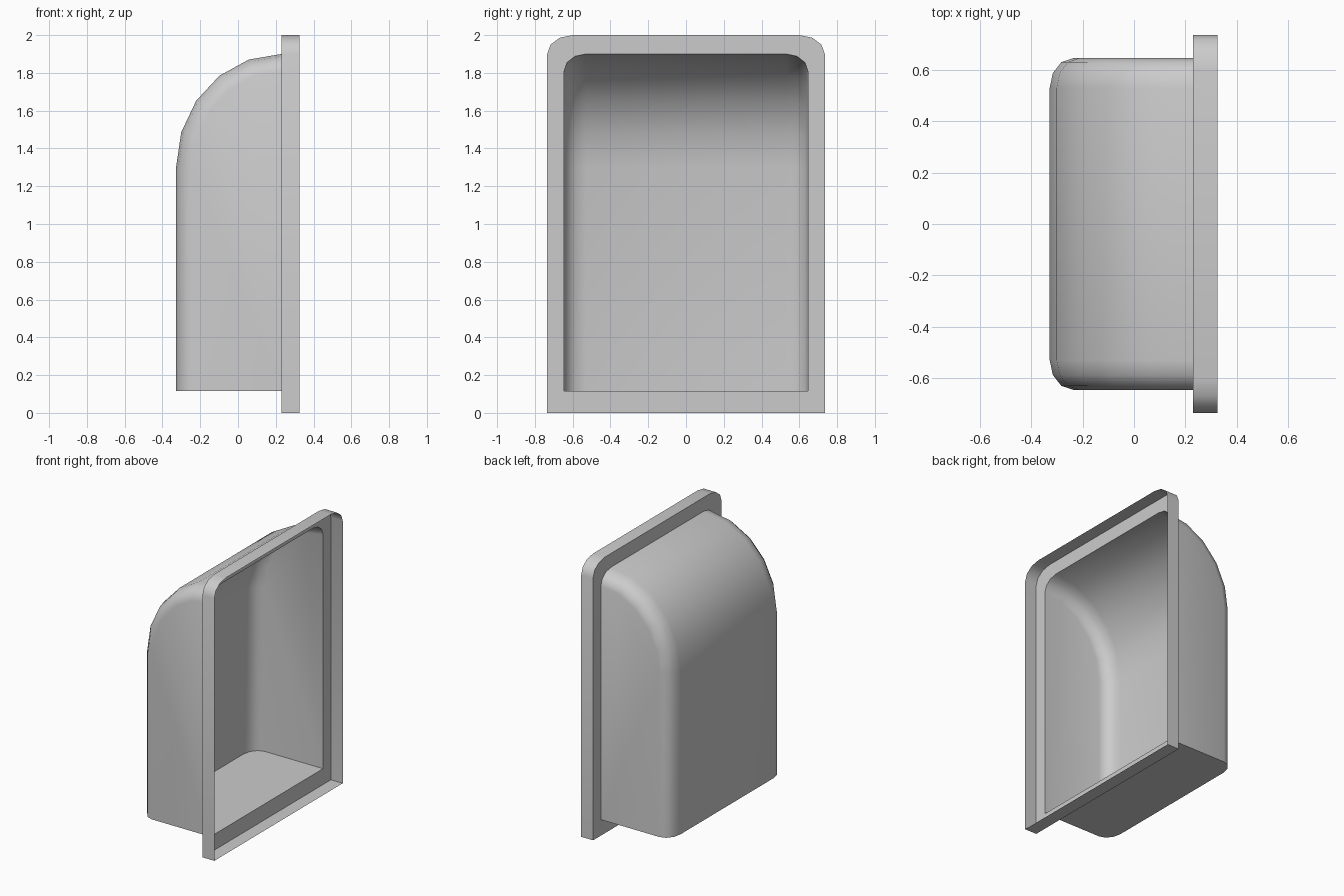
import bpy
import bmesh
from math import sin, cos, radians
from mathutils import Vector

if "Cube" in bpy.data.objects:
    bpy.data.objects.remove(bpy.data.objects["Cube"])

BACK, FLANGE, FRONT = -0.328, 0.23, 0.325   # depths along x
FLOOR, SPRING, CROWN = 0.115, 1.3, 1.9      # niche heights
INSIDE = Vector((0.3, 0, 0.8))              # point every visible face looks toward

grey = bpy.data.materials.new("plain grey")
grey.use_nodes = True
grey.diffuse_color = (0.6, 0.6, 0.6, 1)
grey.node_tree.nodes["Principled BSDF"].inputs["Base Color"].default_value = (0.6, 0.6, 0.6, 1)


def corner(half_width, ry, rz):
    """Half of a rounded edge: (y, drop) from the side to the flat middle."""
    return [(half_width - ry * (1 - cos(radians(a))), rz * (1 - sin(radians(a))))
            for a in (0, 30, 60, 90)]


def both_sides(half):
    return half + [(-y, d) for y, d in reversed(half)]


def loft(bm, rows):
    """Join neighbouring rows of points with quads."""
    grid = [[bm.verts.new(p) for p in row] for row in rows]
    for a, b in zip(grid, grid[1:]):
        for i in range(len(a) - 1):
            bm.faces.new((a[i], a[i + 1], b[i + 1], b[i]))


def finish(bm, name):
    bmesh.ops.remove_doubles(bm, verts=bm.verts, dist=0.0001)
    bm.normal_update()
    for f in bm.faces:
        if f.normal.dot(INSIDE - f.calc_center_median()) < 0:
            f.normal_flip()
    mesh = bpy.data.meshes.new(name)
    bm.to_mesh(mesh)
    bm.free()
    mesh.materials.append(grey)
    ob = bpy.data.objects.new(name, mesh)
    bpy.context.collection.objects.link(ob)
    bpy.ops.object.select_all(action='DESELECT')
    ob.select_set(True)
    bpy.context.view_layer.objects.active = ob
    bpy.ops.object.shade_smooth_by_angle(angle=radians(40))


def niche_profile(y, drop):
    """Back wall curving up into the crown, shrunk by drop."""
    rx, rz = FLANGE - BACK - drop, CROWN - SPRING - drop
    arc = [(FLANGE - rx * cos(radians(a)), y, SPRING + rz * sin(radians(a)))
           for a in range(0, 91, 18)]
    return [(arc[0][0], y, FLOOR)] + arc


def arch(x, section, top, bottom):
    """Outline of a round-cornered opening at depth x."""
    pts = [(x, y, top - d) for y, d in section]
    return [(x, pts[0][1], bottom)] + pts + [(x, pts[-1][1], bottom)]


niche_section = both_sides(corner(0.645, 0.115, 0.09))
rim_section = both_sides(corner(0.735, 0.135, 0.1))

# Niche shell: curved back, flat sides and floor
bm = bmesh.new()
rows = [niche_profile(y, d) for y, d in niche_section]
loft(bm, rows)
for row in (rows[0], rows[-1]):
    bm.faces.new([bm.verts.new(p) for p in row + [(FLANGE, row[0][1], FLOOR)]])
floor = [row[0] for row in rows]
floor += [(FLANGE, floor[-1][1], FLOOR), (FLANGE, floor[0][1], FLOOR)]
bm.faces.new([bm.verts.new(p) for p in floor])
finish(bm, "niche_shell")

# Flange around the opening
inner = arch(FLANGE, niche_section, CROWN, FLOOR)
outer = arch(FLANGE, rim_section, 2.0, 0.0)
bm = bmesh.new()
loft(bm, [inner + inner[:1], outer + outer[:1]])
finish(bm, "flange")

# Thin rim standing forward from the flange
lip = arch(FRONT, rim_section, 2.0, 0.0)
bm = bmesh.new()
loft(bm, [outer + outer[:1], lip + lip[:1]])
finish(bm, "rim")
